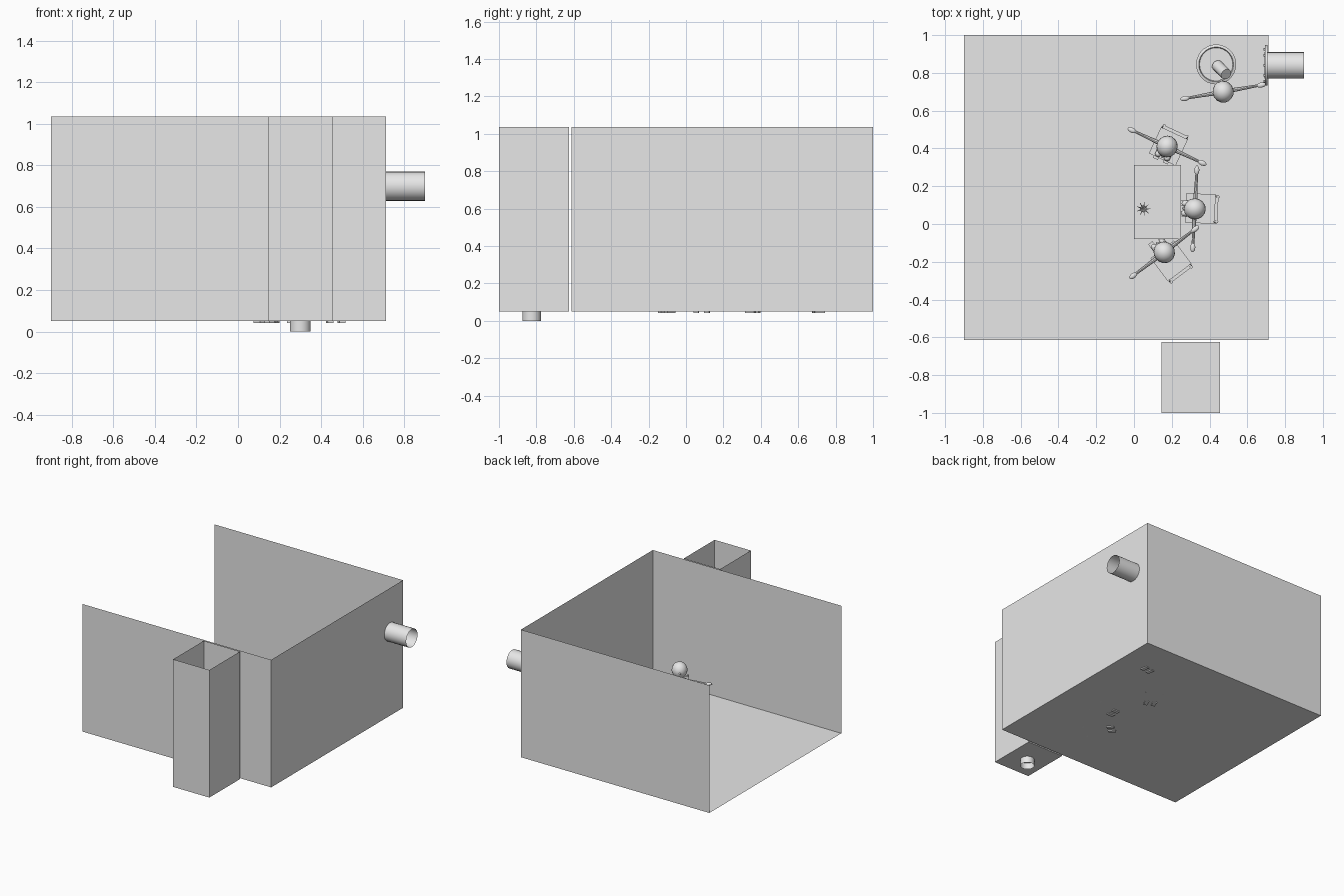
import bpy, bmesh, math
from mathutils import Matrix, Vector

if "Cube" in bpy.data.objects:
    bpy.data.objects.remove(bpy.data.objects["Cube"])

grey = bpy.data.materials.new("light_grey")
grey.diffuse_color = (0.8, 0.8, 0.8, 1)
grey.use_nodes = True
grey.node_tree.nodes["Principled BSDF"].inputs["Base Color"].default_value = grey.diffuse_color
I = Matrix.Identity(4)


def finish(name, bm, M=I, smooth=False):
    bm.transform(M)
    me = bpy.data.meshes.new(name)
    bm.to_mesh(me)
    bm.free()
    me.materials.append(grey)
    for p in me.polygons:
        p.use_smooth = smooth
    ob = bpy.data.objects.new(name, me)
    bpy.context.collection.objects.link(ob)
    if smooth:
        me.set_sharp_from_angle(angle=math.radians(40))
    return ob


def box(name, lo, hi, M=I, drop=()):
    """Box from corner to corner; drop lists outward directions left open."""
    bm = bmesh.new()
    lo, hi = Vector(lo), Vector(hi)
    bmesh.ops.create_cube(bm, size=1, matrix=Matrix.Translation((lo + hi) / 2) @ Matrix.Diagonal((*(hi - lo), 1)))
    bm.normal_update()
    gone = [f for f in bm.faces if any(f.normal.dot(Vector(d)) > 0.9 for d in drop)]
    bmesh.ops.delete(bm, geom=gone, context='FACES')
    return finish(name, bm, M)


def rod(name, a, b, r1, r2=None, M=I, seg=12, caps=True):
    """Tapered cylinder between two points."""
    a, b = Vector(a), Vector(b)
    T = Matrix.Translation((a + b) / 2) @ (b - a).to_track_quat('Z', 'Y').to_matrix().to_4x4()
    bm = bmesh.new()
    bmesh.ops.create_cone(bm, cap_ends=caps, segments=seg, radius1=r1,
                          radius2=r1 if r2 is None else r2, depth=(b - a).length, matrix=T)
    return finish(name, bm, M, True)


def ball(name, c, size, M=I, seg=16):
    bm = bmesh.new()
    bmesh.ops.create_uvsphere(bm, u_segments=seg, v_segments=seg // 2 + 2, radius=1,
                              matrix=Matrix.Translation(c) @ Matrix.Diagonal((*size, 1)))
    return finish(name, bm, M, True)


def lathe(name, profile, M=I, seg=28):
    """Spin a list of (radius, height) points round z."""
    bm = bmesh.new()
    vs = [bm.verts.new((r, 0, z)) for r, z in profile]
    es = [bm.edges.new(p) for p in zip(vs, vs[1:])]
    bmesh.ops.spin(bm, geom=vs + es, cent=(0, 0, 0), axis=(0, 0, 1), angle=2 * math.pi,
                   steps=seg, use_duplicate=False)
    bmesh.ops.remove_doubles(bm, verts=bm.verts[:], dist=1e-5)
    bmesh.ops.recalc_face_normals(bm, faces=bm.faces[:])
    return finish(name, bm, M, True)


def place(x, y, deg, z=0.05):
    return Matrix.Translation((x, y, z)) @ Matrix.Rotation(math.radians(deg), 4, 'Z')


# Rooms: main one open on top and left, small one open on top
box("main_room", (-0.9, -0.613, 0.05), (0.713, 1, 1.037), drop=[(0, 0, 1), (-1, 0, 0)])
box("small_room", (0.145, -1, 0.05), (0.455, -0.625, 1.037), drop=[(0, 0, 1)])

# Drain under the small room, pipe through the main wall
rod("drain_pipe", (0.3, -0.825, 0), (0.3, -0.825, 0.055), 0.05, seg=24, caps=False)
rod("wall_pipe", (0.69, 0.84, 0.7), (0.9, 0.84, 0.7), 0.07, seg=24, caps=False)
flange = Matrix.Translation((0.7, 0.84, 0.7)) @ Matrix.Rotation(math.pi / 2, 4, 'Y')
lathe("pipe_flange", [(0.07, -0.006), (0.108, -0.006), (0.108, 0.006), (0.07, 0.006), (0.07, -0.006)], flange)
for i in range(10):
    a = i * math.tau / 10
    p = Vector((0.09 * math.cos(a), 0.09 * math.sin(a), 0))
    rod("flange_bolt", p - Vector((0, 0, 0.014)), p, 0.007, M=flange, seg=6)

# Drum with raised rims and a slanted tube
lathe("drum", [(0, 0), (0.1, 0), (0.106, 0.01), (0.1, 0.02), (0.1, 0.12), (0.106, 0.13), (0.1, 0.14),
               (0.1, 0.24), (0.106, 0.25), (0.092, 0.255), (0.088, 0.245), (0.075, 0.245), (0, 0.245)],
      place(0.435, 0.845, 0))
rod("slanted_tube", (0.44, 0.84, 0.29), (0.488, 0.793, 0.37), 0.03, seg=16)

# Table with a spiky plant
box("table_top", (0, -0.08, 0.235), (0.25, 0.312, 0.25))
for x in (0.015, 0.235):
    for y in (-0.065, 0.297):
        rod("table_leg", (x, y, 0.05), (x, y, 0.236), 0.009, seg=8)
lathe("plant_pot", [(0, 0), (0.012, 0), (0.018, 0.03), (0, 0.03)], place(0.05, 0.08, 0, 0.25), 12)
for i in range(9):
    a = i * math.tau / 9
    rod("plant_leaf", (0.05, 0.08, 0.275), (0.05 + 0.036 * math.cos(a), 0.08 + 0.036 * math.sin(a), 0.305),
        0.005, 0.001, seg=5)


def chair(M):
    """Backrest at local y = 0, seat reaching forward along +y."""
    box("chair_seat", (-0.078, 0, 0.135), (0.078, 0.155, 0.15), M)
    for x in (-0.066, 0.066):
        rod("chair_front_leg", (x, 0.14, 0), (x, 0.14, 0.136), 0.008, M=M, seg=8)
        rod("chair_back_post", (x, 0.008, 0), (x, -0.012, 0.275), 0.008, M=M, seg=8)
    for z in (0.2, 0.255):
        box("chair_back_slat", (-0.07, -0.014, z - 0.015), (0.07, 0.004, z + 0.015), M)


def person(M, seated, lift):
    """Thin figure facing local +y with its arms spread; lift raises each hand."""
    hip = 0.165 if seated else 0.225
    sh = hip + 0.14
    rod("torso", (0, 0, hip - 0.01), (0, 0, sh + 0.01), 0.032, 0.042, M)
    ball("hips", (0, 0, hip), (0.045, 0.038, 0.03), M)
    rod("neck", (0, 0, sh), (0, 0, sh + 0.04), 0.014, M=M)
    ball("head", (0, 0, sh + 0.08), (0.056, 0.058, 0.06), M)
    ball("nose", (0, 0.058, sh + 0.075), (0.008, 0.01, 0.008), M, 8)
    for s, up in zip((-1, 1), lift):
        shoulder, elbow = Vector((s * 0.035, 0, sh)), Vector((s * 0.11, 0, sh + up * 0.45))
        wrist = Vector((s * 0.185, 0, sh + up))
        ball("shoulder", shoulder, (0.016, 0.016, 0.016), M, 10)
        rod("upper_arm", shoulder, elbow, 0.012, 0.009, M, 8)
        rod("forearm", elbow, wrist, 0.009, 0.007, M, 8)
        ball("hand", wrist + Vector((s * 0.02, 0, up * 0.1)), (0.026, 0.014, 0.01), M, 10)
        hx = s * 0.026
        knee = Vector((hx, 0.055, hip)) if seated else Vector((hx, 0.005, hip * 0.5))
        ankle = Vector((hx * 1.1, 0.05 if seated else 0, 0.01))
        rod("thigh", (hx, 0, hip), knee, 0.02, 0.016, M, 10)
        ball("knee", knee, (0.017, 0.017, 0.017), M, 10)
        rod("shin", knee, ankle, 0.015, 0.011, M, 10)
        box("shoe", ankle + Vector((-0.014, -0.018, -0.018)), ankle + Vector((0.014, 0.035, 0.006)), M)


# Three seated people and their chairs round the table, one standing by the drum
for px, py, cx, cy, deg, lift in ((0.175, 0.41, 0.215, 0.482, 155, (0, 0)),
                                  (0.322, 0.08, 0.43, 0.078, 87, (0, 0)),
                                  (0.16, -0.15, 0.243, -0.258, 37, (-0.03, 0.06))):
    person(place(px, py, deg), True, lift)
    chair(place(cx, cy, deg))
person(place(0.472, 0.7, 10), False, (0, 0))
